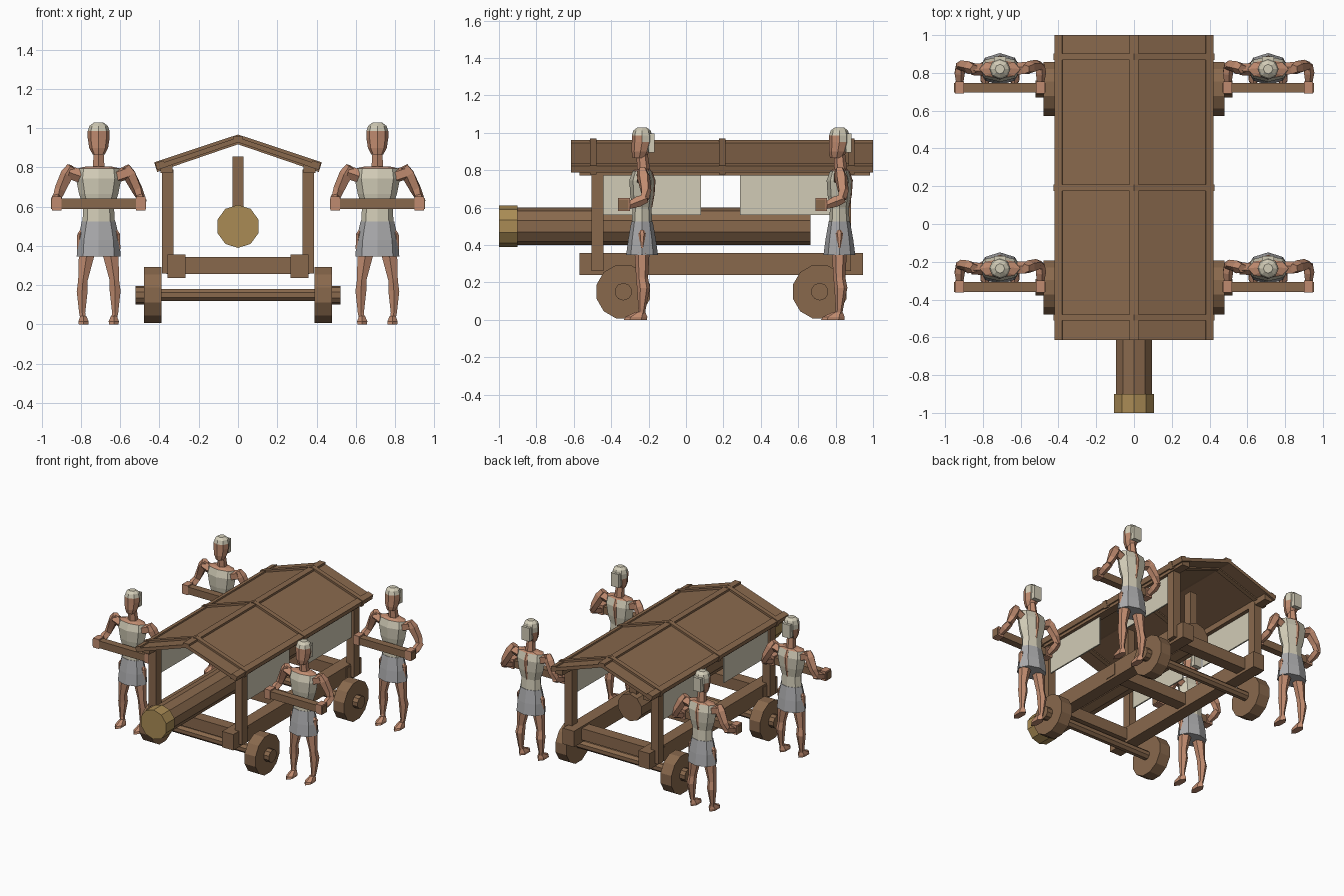
import bpy, bmesh, math
from mathutils import Vector

if "Cube" in bpy.data.objects:
    bpy.data.objects.remove(bpy.data.objects["Cube"])


def material(name, rgb):
    m = bpy.data.materials.new(name)
    m.diffuse_color = (*rgb, 1)
    m.use_nodes = True
    m.node_tree.nodes["Principled BSDF"].inputs["Base Color"].default_value = m.diffuse_color
    return m


WOOD = material("brown wood", (0.25, 0.14, 0.073))
METAL = material("bronze", (0.40, 0.26, 0.09))
CLOTH = material("cream cloth", (0.64, 0.60, 0.47))
SKIN = material("skin", (0.53, 0.26, 0.16))
KILT = material("grey kilt", (0.40, 0.40, 0.41))


def finish(name, bm, *mats):
    bmesh.ops.recalc_face_normals(bm, faces=bm.faces)
    me = bpy.data.meshes.new(name)
    bm.to_mesh(me)
    bm.free()
    for m in mats:
        me.materials.append(m)
    ob = bpy.data.objects.new(name, me)
    bpy.context.collection.objects.link(ob)
    return ob


def skin_rings(name, rings, *mats):
    """Join equal closed rings of points into a capped solid."""
    bm = bmesh.new()
    loops = [[bm.verts.new(p) for p in r] for r in rings]
    n = len(loops[0])
    for a, b in zip(loops, loops[1:]):
        for i in range(n):
            bm.faces.new((a[i], a[(i + 1) % n], b[(i + 1) % n], b[i]))
    bm.faces.new(loops[0])
    bm.faces.new(loops[-1])
    return finish(name, bm, *mats)


def box(name, x, y, z, mat):
    ring = [(x[0], y[0]), (x[1], y[0]), (x[1], y[1]), (x[0], y[1])]
    return skin_rings(name, [[(*p, h) for p in ring] for h in z], mat)


def prism_y(name, profile, y0, y1, mat):
    return skin_rings(name, [[(x, y, z) for x, z in profile] for y in (y0, y1)], mat)


def cylinder_x(name, x0, x1, y, z, r, n, mat):
    angles = [math.tau * (i + 0.5) / n for i in range(n)]
    return skin_rings(name, [[(x, y + r * math.cos(a), z + r * math.sin(a))
                              for a in angles] for x in (x0, x1)], mat)


def loft(name, sections, n, *mats):
    """Horizontal oval sections given as (z, centre x, centre y, rx, ry)."""
    return skin_rings(name, [[(cx + rx * math.sin(math.tau * i / n),
                               cy - ry * math.cos(math.tau * i / n), z) for i in range(n)]
                             for z, cx, cy, rx, ry in sections], *mats)


def limb(name, points, mat, n=5):
    """Round tube through points (x, y, z, radius)."""
    rings = []
    for i, p in enumerate(points):
        a, b = points[max(i - 1, 0)], points[min(i + 1, len(points) - 1)]
        q = (Vector(b[:3]) - Vector(a[:3])).to_track_quat('Z', 'Y')
        rings.append([Vector(p[:3]) + q @ Vector((p[3] * math.cos(math.tau * k / n),
                     p[3] * math.sin(math.tau * k / n), 0)) for k in range(n)])
    return skin_rings(name, rings, mat)


def span(s, a, b):
    return sorted((s * a, s * b))


# Wheels, hubs and axles
for y in (-0.335, 0.715):
    cylinder_x("axle", -0.48, 0.48, y, 0.15, 0.034, 8, WOOD)
    for s in (-1, 1):
        cylinder_x("wheel", *span(s, 0.39, 0.48), y, 0.15, 0.148, 12, WOOD)
        cylinder_x("hub", *span(s, 0.478, 0.522), y, 0.15, 0.047, 10, WOOD)

# Chassis with cross beams
for y in (-0.435, 0.185, 0.81):
    box("cross_beam", (-0.365, 0.365), (y - 0.043, y + 0.043), (0.258, 0.344), WOOD)
for s in (-1, 1):
    box("chassis_beam", span(s, 0.267, 0.36), (-0.57, 0.945), (0.238, 0.357), WOOD)
    # Posts, eave beams and hanging cloth
    for y in (-0.472, 0.85):
        box("post", span(s, 0.328, 0.388), (y - 0.032, y + 0.032), (0.26, 0.79), WOOD)
    box("eave_beam", span(s, 0.333, 0.395), (-0.57, 0.985), (0.772, 0.825), WOOD)
    for y0, y1 in ((-0.44, 0.08), (0.29, 0.815)):
        box("cloth_panel", span(s, 0.362, 0.372), (y0, y1), (0.56, 0.78), CLOTH)
    # Roof slope, raised edge strip and rafters
    prism_y("roof_panel", [(0, 0.953), (s * 0.412, 0.815), (s * 0.405, 0.79), (0, 0.928)],
            -0.615, 1.0, WOOD)
    prism_y("roof_edge", [(s * 0.38, 0.836), (s * 0.422, 0.822), (s * 0.412, 0.787), (s * 0.37, 0.801)],
            -0.615, 1.0, WOOD)
    for y in (-0.495, 0.193, 0.885):
        prism_y("rafter", [(0, 0.968), (s * 0.427, 0.826), (s * 0.412, 0.777), (0, 0.918)],
                y - 0.017, y + 0.017, WOOD)
box("ridge_strip", (-0.024, 0.024), (-0.615, 1.0), (0.925, 0.96), WOOD)

# Battering ram, tip and hangers
def decagon(r):
    return [(r * math.sin(math.tau * i / 10), 0.5 + r * math.cos(math.tau * i / 10))
            for i in range(10)]


prism_y("ram", decagon(0.101), -0.9, 0.665, WOOD)
prism_y("ram_tip", decagon(0.11), -1.0, -0.9, METAL)
for y in (-0.06, 0.6):
    box("ram_hanger", (-0.029, 0.029), (y - 0.03, y + 0.03), (0.56, 0.855), WOOD)


# Crew: one figure with its push bar
def crew(x, y):
    head = loft("head", [(0.865, x, y - 0.015, 0.03, 0.035), (0.90, x, y - 0.008, 0.048, 0.048),
                         (0.95, x, y, 0.056, 0.055), (0.985, x, y, 0.056, 0.055),
                         (1.012, x, y, 0.047, 0.046), (1.028, x, y, 0.025, 0.025)], 8, SKIN, CLOTH)
    for f in head.data.polygons:
        c = f.center
        if c.z > 0.985 or (c.y > y + 0.015 and c.z > 0.90):
            f.material_index = 1
    box("head_cloth", (x - 0.032, x + 0.032), (y + 0.035, y + 0.066), (0.895, 0.995), CLOTH)
    loft("neck", [(0.78, x, y + 0.01, 0.036, 0.036), (0.89, x, y, 0.028, 0.03)], 6, SKIN)
    torso = loft("torso", [(0.515, x, y, 0.083, 0.055), (0.60, x, y, 0.078, 0.05),
                           (0.665, x, y, 0.1, 0.063), (0.745, x, y, 0.116, 0.068),
                           (0.795, x, y, 0.108, 0.05), (0.806, x, y + 0.005, 0.06, 0.038)],
                 8, CLOTH, SKIN)
    for f in torso.data.polygons:
        if f.center.z > 0.797:
            f.material_index = 1
    loft("back_opening", [(0.60, x, y + 0.044, 0.006, 0.01), (0.67, x, y + 0.057, 0.012, 0.01),
                          (0.745, x, y + 0.062, 0.016, 0.01), (0.795, x, y + 0.044, 0.01, 0.01)],
         6, SKIN)
    loft("kilt", [(0.347, x, y, 0.112, 0.085), (0.43, x, y, 0.106, 0.074),
                  (0.525, x, y, 0.086, 0.057)], 8, KILT)
    for s in (-1, 1):
        loft("hip", [(0.385, x + s * 0.1, y, 0.012, 0.008), (0.46, x + s * 0.096, y, 0.015, 0.02),
                     (0.48, x + s * 0.088, y, 0.01, 0.01)], 6, SKIN)
        loft("leg", [(0.025, x + s * 0.078, y - 0.005, 0.017, 0.02),
                     (0.06, x + s * 0.084, y, 0.018, 0.02),
                     (0.17, x + s * 0.084, y + 0.008, 0.032, 0.035),
                     (0.225, x + s * 0.08, y, 0.028, 0.032),
                     (0.36, x + s * 0.06, y, 0.047, 0.04)], 6, SKIN)
        loft("foot", [(0.0, x + s * 0.077, y - 0.035, 0.028, 0.062),
                      (0.016, x + s * 0.077, y - 0.03, 0.03, 0.058),
                      (0.042, x + s * 0.078, y - 0.008, 0.018, 0.025)], 6, SKIN)
        limb("shoulder", [(x + s * 0.09, y, 0.755, 0.035), (x + s * 0.148, y + 0.003, 0.775, 0.035)], SKIN)
        limb("upper_arm", [(x + s * 0.136, y, 0.805, 0.025), (x + s * 0.158, y + 0.008, 0.765, 0.036),
                           (x + s * 0.195, y + 0.02, 0.69, 0.03), (x + s * 0.214, y + 0.015, 0.645, 0.024)], SKIN)
        limb("forearm", [(x + s * 0.212, y + 0.025, 0.65, 0.024), (x + s * 0.215, y - 0.02, 0.632, 0.03),
                         (x + s * 0.214, y - 0.075, 0.61, 0.02)], SKIN)
        box("hand", span(1, x + s * 0.19, x + s * 0.238), (y - 0.128, y - 0.065), (0.582, 0.652), SKIN)
    box("push_bar", (x - 0.242, x + 0.242), (y - 0.125, y - 0.073), (0.588, 0.642), WOOD)


for cx in (-0.71, 0.71):
    for cy in (-0.235, 0.82):
        crew(cx, cy)
